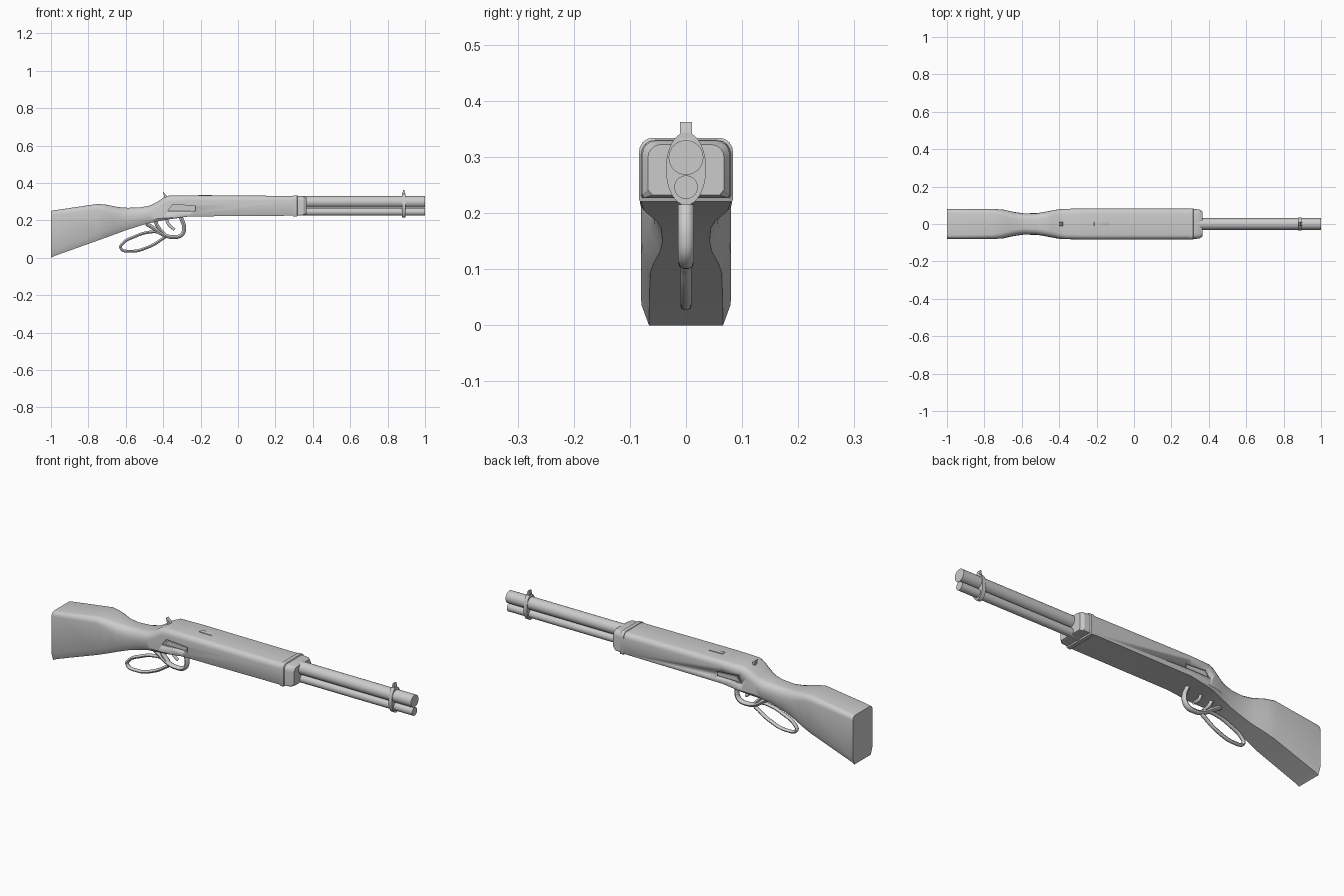
import bpy, bmesh, math
from mathutils import Vector

if "Cube" in bpy.data.objects:
    bpy.data.objects.remove(bpy.data.objects["Cube"])


def finish(name, bm, angle=35):
    bmesh.ops.recalc_face_normals(bm, faces=bm.faces)
    me = bpy.data.meshes.new(name)
    bm.to_mesh(me)
    bm.free()
    ob = bpy.data.objects.new(name, me)
    bpy.context.collection.objects.link(ob)
    smooth(ob, angle)
    return ob


def smooth(ob, angle=35):
    bpy.ops.object.select_all(action='DESELECT')
    ob.select_set(True)
    bpy.context.view_layer.objects.active = ob
    bpy.ops.object.shade_smooth_by_angle(angle=math.radians(angle))


def section(x, zb, zt, w, wb, hb, wt, ht):
    """Mirrored cross-section: flat bottom, side walls, rounded top corners."""
    half = [(wb, zb), (w, zb + hb)]
    for i in range(5):
        a = math.pi / 2 * i / 4
        half.append((wt + (w - wt) * math.cos(a), zt - ht + ht * math.sin(a)))
    return [(x, y, z) for y, z in half] + [(x, -y, z) for y, z in reversed(half)]


def loft(name, stations, angle=35):
    bm = bmesh.new()
    rings = [[bm.verts.new(p) for p in section(*s)] for s in stations]
    n = len(rings[0])
    for a, b in zip(rings, rings[1:]):
        for i in range(n):
            j = (i + 1) % n
            bm.faces.new((a[i], a[j], b[j], b[i]))
    bm.faces.new(rings[0])
    bm.faces.new(rings[-1])
    return finish(name, bm, angle)


def rod(name, x0, x1, z, ry, rz, sides=32):
    bm = bmesh.new()
    ring = [bm.verts.new((x0, ry * math.cos(t), z + rz * math.sin(t)))
            for t in (2 * math.pi * i / sides for i in range(sides))]
    f = bm.faces.new(ring)
    new = bmesh.ops.extrude_face_region(bm, geom=[f])['geom']
    bmesh.ops.translate(bm, verts=[v for v in new if isinstance(v, bmesh.types.BMVert)],
                        vec=(x1 - x0, 0, 0))
    bm.faces.new(ring) if not f.is_valid else None
    return finish(name, bm)


def plate(name, outline, y0, y1):
    """Side-view outline (x, z) extruded across y."""
    bm = bmesh.new()
    a = [bm.verts.new((x, y0, z)) for x, z in outline]
    b = [bm.verts.new((x, y1, z)) for x, z in outline]
    bm.faces.new(a)
    bm.faces.new(b)
    for i in range(len(a)):
        j = (i + 1) % len(a)
        bm.faces.new((a[i], a[j], b[j], b[i]))
    return finish(name, bm)


def bent_bar(name, pts, thick, wide, closed=False):
    """Smooth bent bar along an (x, z) path."""
    cu = bpy.data.curves.new(name, 'CURVE')
    cu.dimensions = '3D'
    cu.bevel_depth = thick
    cu.bevel_resolution = 3
    cu.use_fill_caps = True
    cu.resolution_u = 8
    sp = cu.splines.new('BEZIER')
    sp.bezier_points.add(len(pts) - 1)
    for bp, (x, z) in zip(sp.bezier_points, pts):
        bp.co = (x, 0, z)
        bp.handle_left_type = bp.handle_right_type = 'AUTO'
    sp.use_cyclic_u = closed
    ob = bpy.data.objects.new(name, cu)
    bpy.context.collection.objects.link(ob)
    bpy.ops.object.select_all(action='DESELECT')
    ob.select_set(True)
    bpy.context.view_layer.objects.active = ob
    bpy.ops.object.convert(target='MESH')
    for v in ob.data.vertices:
        v.co.y *= wide / thick
    smooth(ob, 40)


# Shoulder stock, wrist, receiver and fore-end as one lofted body
body = loft("stock_and_receiver", [
    (-1.00, 0.000, 0.250, .079, .066, .035, .060, .022),
    (-0.98, 0.010, 0.254, .080, .066, .035, .060, .022),
    (-0.75, 0.092, 0.288, .080, .064, .035, .055, .030),
    (-0.70, 0.110, 0.283, .077, .058, .035, .045, .035),
    (-0.64, 0.132, 0.271, .064, .046, .035, .030, .045),
    (-0.59, 0.150, 0.267, .057, .042, .030, .024, .045),
    (-0.52, 0.172, 0.270, .058, .044, .025, .026, .040),
    (-0.47, 0.186, 0.279, .066, .052, .020, .032, .038),
    (-0.44, 0.192, 0.294, .072, .060, .016, .038, .038),
    (-0.40, 0.200, 0.320, .079, .070, .012, .048, .035),
    (-0.37, 0.205, 0.332, .081, .075, .008, .055, .030),
    (-0.26, 0.221, 0.333, .083, .080, .004, .058, .026),
    (0.30, 0.225, 0.331, .082, .080, .004, .058, .026)])

# Loading ports recessed into both sides
port = [(-.375, .250), (-.348, .285), (-.228, .277), (-.228, .250)]
for label, s in (("left", 1), ("right", -1)):
    cutter = plate("port_cutter_" + label, port, s * .072, s * .1)
    cutter.hide_render = True
    cutter.hide_viewport = False
    mod = body.modifiers.new("port_" + label, 'BOOLEAN')
    mod.operation = 'DIFFERENCE'
    mod.object = cutter
    mod.solver = 'EXACT'
    bpy.context.view_layer.objects.active = body
    bpy.ops.object.modifier_apply(modifier=mod.name)
    bpy.data.objects.remove(cutter)
    # loading gate inside the recess
    plate("loading_gate_" + label,
          [(-.360, .254), (-.341, .279), (-.234, .272), (-.234, .254)], s * .070, s * .078)

# Fore-end cap with raised rear rim
loft("fore_end_cap", [
    (0.295, 0.221, 0.334, .084, .082, .004, .060, .026),
    (0.315, 0.221, 0.334, .084, .082, .004, .060, .026),
    (0.318, 0.227, 0.330, .080, .078, .004, .056, .026),
    (0.350, 0.227, 0.329, .078, .074, .006, .054, .026),
    (0.365, 0.232, 0.322, .068, .060, .010, .046, .024)], 30)

# Barrel, magazine tube and the band that ties them
rod("barrel", 0.30, 1.0, 0.299, 0.031, 0.031)
rod("magazine_tube", 0.30, 1.0, 0.246, 0.021, 0.021)
rod("barrel_band", 0.876, 0.896, 0.279, 0.036, 0.065)

# Sights and hammer
plate("front_sight", [(.878, .325), (.882, .362), (.889, .362), (.898, .325)], -.011, .011)
plate("rear_sight", [(-.22, .328), (-.21, .336), (-.14, .335), (-.13, .328)], -.012, .012)
plate("hammer", [(-.375, .315), (-.385, .338), (-.402, .353), (-.398, .343), (-.392, .315)],
      -.010, .010)

# Trigger guard, trigger and lever loop
bent_bar("trigger_guard", [(-.490, .182), (-.445, .154), (-.400, .124), (-.350, .111),
                           (-.302, .122), (-.288, .160), (-.305, .215)], .011, .014)
bent_bar("trigger", [(-.385, .215), (-.372, .180), (-.340, .150)], .008, .007)
bent_bar("guard_rear_post", [(-.445, .200), (-.428, .165), (-.395, .128)], .010, .012)
bent_bar("lever_loop", [(-.420, .135), (-.480, .136), (-.550, .114), (-.615, .078),
                        (-.627, .052), (-.570, .035), (-.480, .057), (-.415, .094),
                        (-.390, .118)], .008, .010, True)
